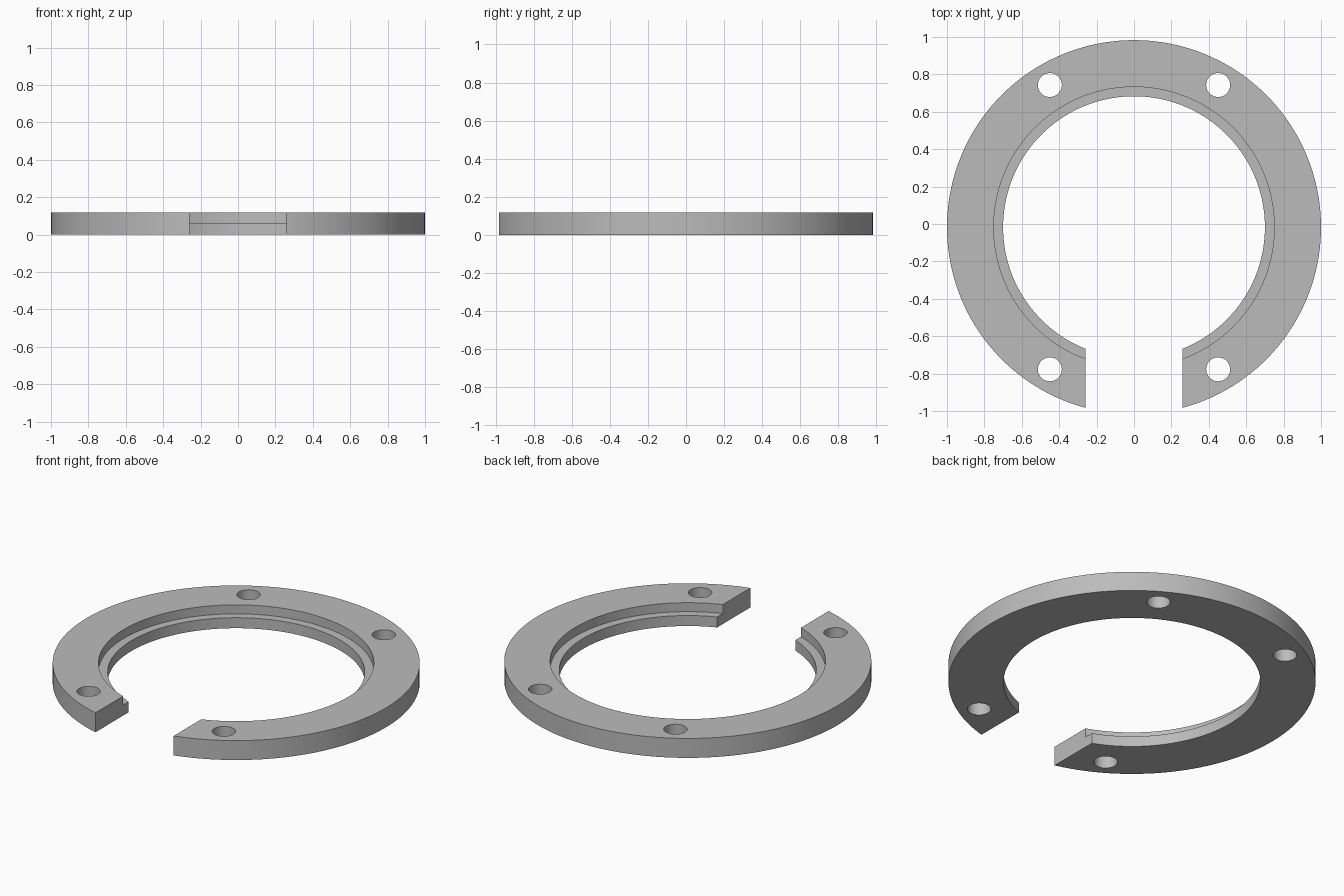
import bpy
import bmesh
import math
from mathutils import Matrix, Vector

cube = bpy.data.objects.get("Cube")
if cube:
    bpy.data.objects.remove(cube, do_unlink=True)

CENTRE_Y = -0.017
HEIGHT, LEDGE = 0.117, 0.063
OUTER, STEP, INNER = 1.0, 0.75, 0.70
GAP_HALF = 0.26
HOLE_X, HOLE_Y, HOLE_R = 0.45, 0.76, 0.064
SEGMENTS = 160


def make_object(name, bm):
    bmesh.ops.recalc_face_normals(bm, faces=bm.faces)
    mesh = bpy.data.meshes.new(name)
    bm.to_mesh(mesh)
    bm.free()
    obj = bpy.data.objects.new(name, mesh)
    bpy.context.collection.objects.link(obj)
    return obj


grey = bpy.data.materials.new("plain grey")
grey.use_nodes = True
colour = (0.5, 0.5, 0.5, 1)
grey.diffuse_color = colour
grey.node_tree.nodes["Principled BSDF"].inputs["Base Color"].default_value = colour

# Ring: stepped profile turned about the vertical axis
profile = [(INNER, 0), (OUTER, 0), (OUTER, HEIGHT),
           (STEP, HEIGHT), (STEP, LEDGE), (INNER, LEDGE)]
bm = bmesh.new()
loops = []
for i in range(SEGMENTS):
    turn = Matrix.Rotation(math.tau * i / SEGMENTS, 3, "Z")
    loops.append([bm.verts.new(turn @ Vector((r, 0, z))) for r, z in profile])
for i, a in enumerate(loops):
    b = loops[(i + 1) % SEGMENTS]
    for j in range(len(profile)):
        k = (j + 1) % len(profile)
        bm.faces.new((a[j], b[j], b[k], a[k]))
bmesh.ops.translate(bm, verts=bm.verts, vec=(0, CENTRE_Y, 0))
ring = make_object("open_ring", bm)
ring.data.materials.append(grey)

# Cutter: front gap and four screw holes
bm = bmesh.new()
gap = Matrix.Translation((0, -0.8, HEIGHT / 2)) @ Matrix.Diagonal((2 * GAP_HALF, 1, 1, 1))
bmesh.ops.create_cube(bm, size=1, matrix=gap)
for sx in (-1, 1):
    for sy in (-1, 1):
        place = Matrix.Translation((sx * HOLE_X, sy * HOLE_Y + CENTRE_Y, HEIGHT / 2))
        bmesh.ops.create_cone(bm, cap_ends=True, segments=48, radius1=HOLE_R,
                              radius2=HOLE_R, depth=1, matrix=place)
cutter = make_object("gap_and_hole_cutter", bm)
cutter.data.materials.append(grey)
cutter.hide_render = True

# Cut the ring, then discard the cutter
cut = ring.modifiers.new("cut", "BOOLEAN")
cut.operation = "DIFFERENCE"
cut.solver = "EXACT"
cut.object = cutter
bpy.ops.object.select_all(action="DESELECT")
ring.select_set(True)
bpy.context.view_layer.objects.active = ring
bpy.ops.object.modifier_apply(modifier=cut.name)
bpy.data.objects.remove(cutter, do_unlink=True)
bpy.ops.object.shade_smooth_by_angle(angle=math.radians(30))
